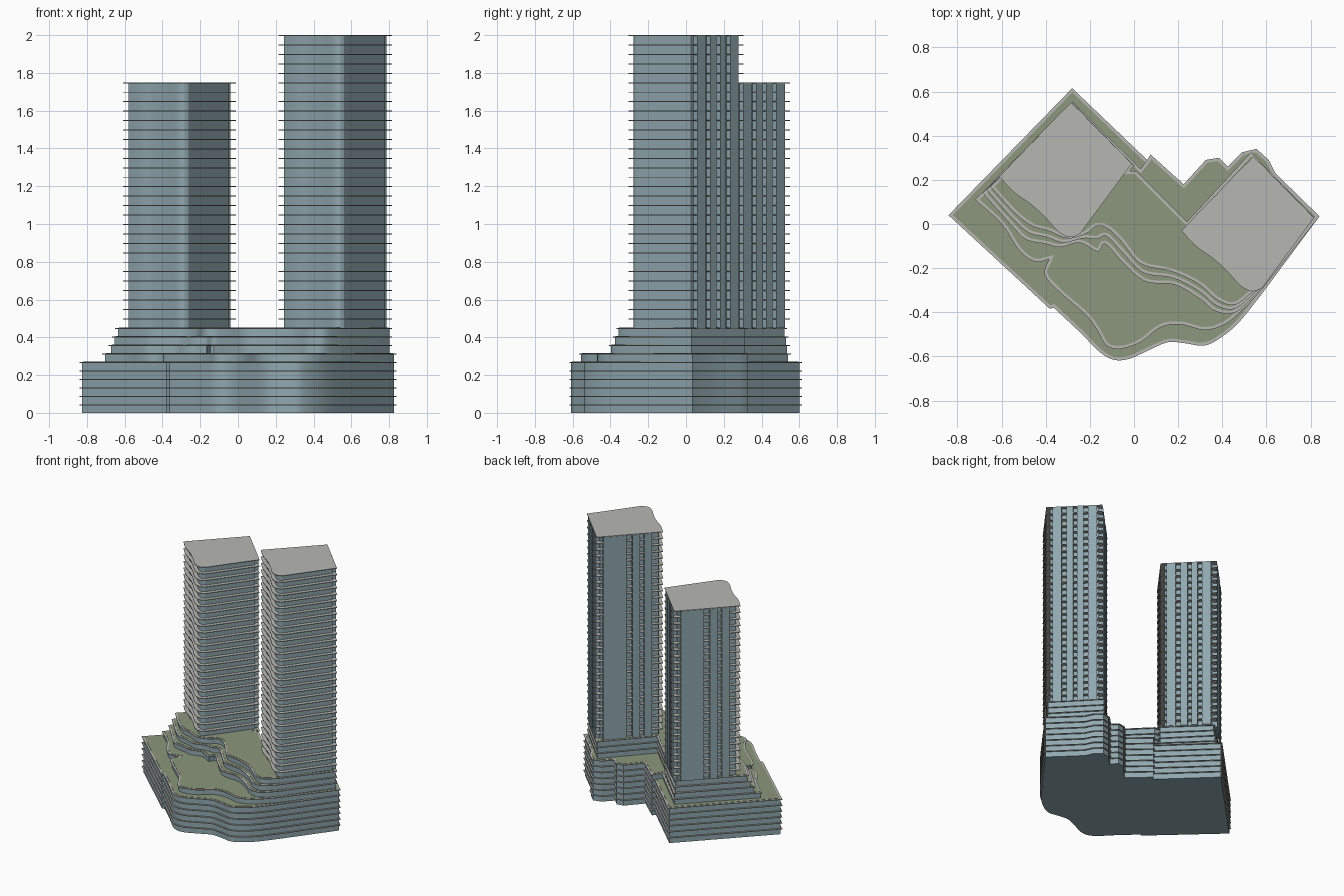
import bpy, bmesh, math
from mathutils import Vector

if "Cube" in bpy.data.objects:
    bpy.data.objects.remove(bpy.data.objects["Cube"])


def material(name, rgb):
    m = bpy.data.materials.new(name)
    m.use_nodes = True
    m.diffuse_color = (*rgb, 1)
    m.node_tree.nodes["Principled BSDF"].inputs["Base Color"].default_value = (*rgb, 1)
    return m


GLASS = material("blue_grey_glass", (.28, .39, .43))
SLAB = material("pale_grey_concrete", (.47, .47, .45))
GREEN = material("sage_green_roof", (.26, .31, .2))


def points(pairs):
    return [Vector(p) for p in pairs]


def spline(pts, steps=5):
    """Smooth curve through the given points."""
    out = []
    for i in range(len(pts) - 1):
        a, b, c, d = (pts[max(i - 1, 0)], pts[i], pts[i + 1], pts[min(i + 2, len(pts) - 1)])
        for k in range(steps):
            t = k / steps
            out.append(b + (c - a) * t / 2 + (a * 2 - b * 5 + c * 4 - d) * t ** 2 / 2
                       + (b * 3 - a - c * 3 + d) * t ** 3 / 2)
    return out + [pts[-1]]


def inset(poly, d):
    """Move every edge of a counter-clockwise outline inwards."""
    out = []
    for i, p in enumerate(poly):
        e = (p - poly[i - 1]).normalized()
        f = (poly[(i + 1) % len(poly)] - p).normalized()
        n = Vector((-e.y - f.y, e.x + f.x))
        out.append(p + n * d / max(1 + e.dot(f), .4))
    return out


def prisms(name, mat, layers):
    """One object made of upright prisms: (outline, bottom, top)."""
    bm = bmesh.new()
    for poly, z0, z1 in layers:
        low = [bm.verts.new((*p, z0)) for p in poly]
        high = [bm.verts.new((*p, z1)) for p in poly]
        bm.faces.new(low[::-1])
        bm.faces.new(high)
        for i in range(len(poly)):
            bm.faces.new((low[i - 1], low[i], high[i], high[i - 1]))
    mesh = bpy.data.meshes.new(name)
    bm.to_mesh(mesh)
    bm.free()
    mesh.materials.append(mat)
    ob = bpy.data.objects.new(name, mesh)
    bpy.context.collection.objects.link(ob)
    bpy.ops.object.select_all(action="DESELECT")
    ob.select_set(True)
    bpy.context.view_layer.objects.active = ob
    bpy.ops.object.shade_smooth_by_angle(angle=math.radians(25))


# Outlines, counter-clockwise from the +x corner
jagged_back = points([(.84, .035), (.64, .23), (.61, .29), (.555, .34), (.49, .325), (.425, .26),
                      (.385, .3), (.325, .29), (.225, .18), (.075, .315), (.06, .29)])
base_front = points([(-.365, -.378), (-.245, -.49), (-.155, -.58), (-.09, -.615), (-.02, -.61),
                     (.07, -.57), (.155, -.535), (.23, -.54), (.32, -.55), (.4, -.51),
                     (.48, -.44), (.58, -.315)])
base = jagged_back + points([(-.28, .615), (-.84, .04), (-.38, -.385)]) + spline(base_front)

garden_side = points([(-.72, .11), (-.6, 0), (-.52, -.12), (-.45, -.17), (-.385, -.16)])
garden_front = points([(-.385, -.16), (-.405, -.23), (-.335, -.31), (-.22, -.41), (-.167, -.48),
                       (-.125, -.55), (-.06, -.565), (.03, -.535), (.12, -.468), (.21, -.455),
                       (.32, -.48), (.41, -.455), (.48, -.4), (.56, -.32)])
garden = (jagged_back + points([(.03, .25), (-.28, .555)])
          + spline(garden_side)[:-1] + spline(garden_front))

terrace_back = points([(.815, .03), (.53, .325), (.24, .01), (.01, .24), (-.02, .24), (0, .265)])
lower_front = points([(-.685, .14), (-.56, 0), (-.49, -.07), (-.4, -.09), (-.335, -.105),
                      (-.245, -.085), (-.165, -.125), (-.13, -.09), (-.055, -.17), (.05, -.26),
                      (.185, -.275), (.3, -.34), (.37, -.395), (.46, -.4), (.56, -.31)])
upper_front = points([(-.65, .17), (-.54, .05), (-.46, -.01), (-.39, -.03), (-.3, -.065),
                      (-.22, -.045), (-.17, -.01), (-.12, -.02), (-.06, -.075), (.03, -.18),
                      (.17, -.215), (.29, -.27), (.38, -.345), (.46, -.365), (.55, -.295)])


def terrace(t):
    front = [a.lerp(b, t) for a, b in zip(lower_front, upper_front)]
    back_corner = Vector((-.28, .55 - .015 * t))
    return terrace_back + [back_corner] + spline(front)


# Podium: storeys with projecting floor edges and planted roofs
THICK = .005
storey = .045
levels = [("podium", base, 0, 6), ("garden_tier", garden, 6, 1), ("lower_terrace", terrace(0), 7, 1),
          ("middle_terrace", terrace(.5), 8, 1), ("upper_terrace", terrace(1), 9, 1)]
for name, outline, first, count in levels:
    z0, z1 = first * storey, (first + count) * storey
    prisms(name + "_walls", GLASS, [(inset(outline, .01), z0, z1 - .001)])
    prisms(name + "_floor_edges", SLAB,
           [(outline, (first + i) * storey - THICK, (first + i) * storey)
            for i in range(1, count + 1)])
    prisms(name + "_planting", GREEN, [(inset(outline, .014), z1 - .002, z1 + .002)])

# Towers: same floor plan, different place and height
plan_front = points([(0, 0), (.065, -.07), (.148, -.13), (.212, -.19), (.268, -.25),
                     (.32, -.275), (.365, -.26)])
plan = points([(.6, .058), (.325, .335)]) + spline(plan_front)
DEPTH = .028


def back_panels(a, b, spans, z0, z1):
    """Flush wall panels on a straight side, with open bays between them."""
    along = b - a
    out = Vector((along.y, -along.x)).normalized()
    layers = []
    for s, e in spans:
        p, q = a + along * s, a + along * e
        layers.append(([p + out * .002, q + out * .002, q - out * DEPTH * 1.1,
                        p - out * DEPTH * 1.1], z0, z1))
    return layers


right_spans = [(.11, .27), (.36, .48), (.55, .66), (.74, .9)]
left_spans = [(.1, .45), (.54, .65), (.72, .83)]
bottom = 10 * storey
for name, corner, top, floors in [("tall_tower", (.215, -.03), 2, 31),
                                  ("short_tower", (-.61, .215), 1.75, 26)]:
    outline = [p + Vector(corner) for p in plan]
    rise = (top - bottom) / floors
    prisms(name + "_walls", GLASS, [(inset(outline, DEPTH), bottom, top - .001)])
    prisms(name + "_floor_slabs", SLAB,
           [(outline, bottom + i * rise - THICK, bottom + i * rise)
            for i in range(1, floors + 1)])
    panels = back_panels(outline[0], outline[1], right_spans, bottom, top - THICK)
    panels += back_panels(outline[1], outline[2], left_spans, bottom, top - THICK)
    prisms(name + "_back_panels", GLASS, panels)
